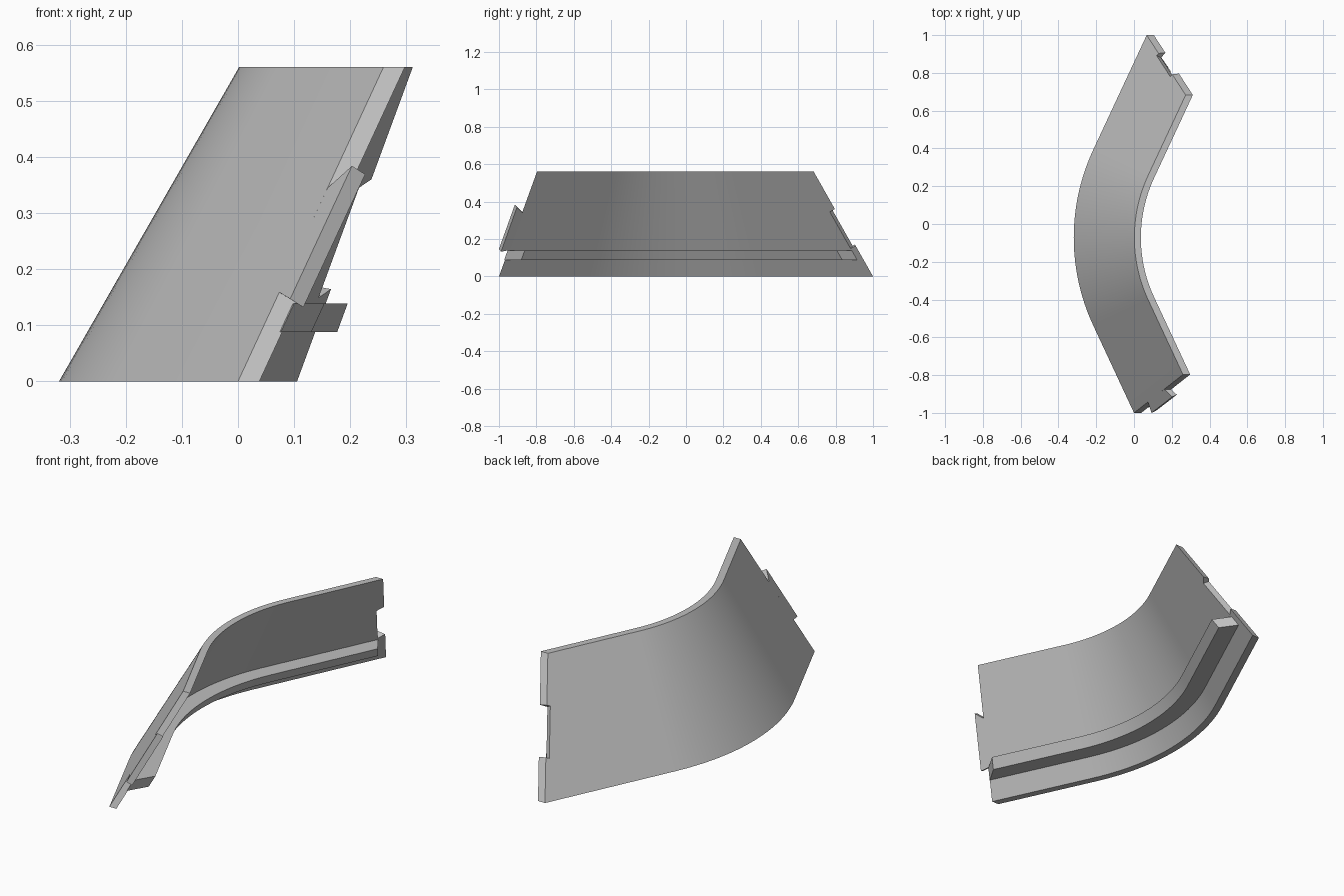
import bpy, bmesh, math
from mathutils import Vector

cube = bpy.data.objects.get("Cube")
if cube:
    bpy.data.objects.remove(cube)

HEIGHT, THICK = 0.56, 0.0345
RADIUS, BEND = 1.1, math.radians(25)
MID_Y, FRONT_X = -0.072, -0.319
LEAN = 0.573          # horizontal lean per unit of height
STEPS = 24

grey = bpy.data.materials.new("plain grey")
grey.use_nodes = True
grey.diffuse_color = (0.52, 0.52, 0.52, 1)
grey.node_tree.nodes["Principled BSDF"].inputs["Base Color"].default_value = grey.diffuse_color


def radius_at(offset, z):
    return RADIUS - offset - LEAN * z


def arc_point(offset, z, angle):
    r = radius_at(offset, z)
    return Vector((FRONT_X + RADIUS - r * math.cos(angle), MID_Y + r * math.sin(angle), z))


def straight_point(offset, z, y):
    """Point on the straight run beyond the bend."""
    r = radius_at(offset, z)
    run = abs(y - MID_Y) - r * math.sin(BEND)
    return Vector((FRONT_X + RADIUS - r * math.cos(BEND) + run * math.tan(BEND), y, z))


def make_object(name, bm):
    bmesh.ops.recalc_face_normals(bm, faces=bm.faces)
    mesh = bpy.data.meshes.new(name)
    bm.to_mesh(mesh)
    bm.free()
    mesh.materials.append(grey)
    obj = bpy.data.objects.new(name, mesh)
    bpy.context.collection.objects.link(obj)
    return obj


def loft(name, rings):
    """Skin a list of matching closed loops and cap both ends."""
    bm = bmesh.new()
    loops = [[bm.verts.new(p) for p in ring] for ring in rings]
    n = len(loops[0])
    for a, b in zip(loops, loops[1:]):
        for i in range(n):
            j = (i + 1) % n
            bm.faces.new((a[i], a[j], b[j], b[i]))
    bm.faces.new(loops[0])
    bm.faces.new(loops[-1])
    return make_object(name, bm)


def sweep(name, section, front_end, back_end):
    """Carry an (offset, height) section along the bent path."""
    rings = [[straight_point(o, z, front_end(o, z)) for o, z in section]]
    for i in range(STEPS + 1):
        angle = BEND * (2 * i / STEPS - 1)
        rings.append([arc_point(o, z, angle) for o, z in section])
    rings.append([straight_point(o, z, back_end(o, z)) for o, z in section])
    return loft(name, rings)


def wall_prism(name, outline, offset, side, near, far):
    """Extrude a (y, z) outline lying on the wall along the wall's normal."""
    lean = LEAN / math.cos(BEND)
    normal = Vector((1, -side * math.tan(BEND), -lean))
    normal *= THICK / math.cos(BEND) / normal.length_squared
    base = [straight_point(offset, z, y) for y, z in outline]
    return loft(name, [[p + normal * k for p in base] for k in (near, far)])


# Leaning wall panel with slanted ends
panel = sweep("curved_panel",
              [(0, 0), (0, HEIGHT), (THICK, HEIGHT), (THICK, 0)],
              lambda o, z: -1 + 0.363 * z,
              lambda o, z: 1 - 0.566 * z)

# Recess in the back end
cutter = wall_prism("recess_cutter",
                    [(0.957, 0.193), (0.880, 0.149), (0.769, 0.345), (0.846, 0.388)],
                    THICK, 1, -2.5, 0.6)
cutter.hide_render = True
cut = panel.modifiers.new("recess", 'BOOLEAN')
cut.operation = 'DIFFERENCE'
cut.solver = 'EXACT'
cut.object = cutter
bpy.context.view_layer.objects.active = panel
bpy.ops.object.modifier_apply(modifier=cut.name)
bpy.data.objects.remove(cutter)

# Flared tab on the front end
tab = wall_prism("front_tab",
                 [(-0.942, 0.159), (-1.0, 0.147), (-0.915, 0.384), (-0.875, 0.345)],
                 0, -1, 0, 1)

# Ledge running along the inside of the wall
root, tip = THICK - 0.004, THICK + 0.084
rail = sweep("inner_ledge",
             [(root, 0.088), (root, 0.139), (tip, 0.139), (tip, 0.088)],
             lambda o, z: -1.0 + 0.363 * z + 1.04 * (o - THICK),
             lambda o, z: 0.965 - 0.566 * z - 0.95 * (o - THICK))

# Smooth bend, crisp edges
bpy.ops.object.select_all(action='DESELECT')
for obj in (panel, tab, rail):
    obj.select_set(True)
bpy.context.view_layer.objects.active = panel
bpy.ops.object.shade_smooth_by_angle(angle=math.radians(25))
